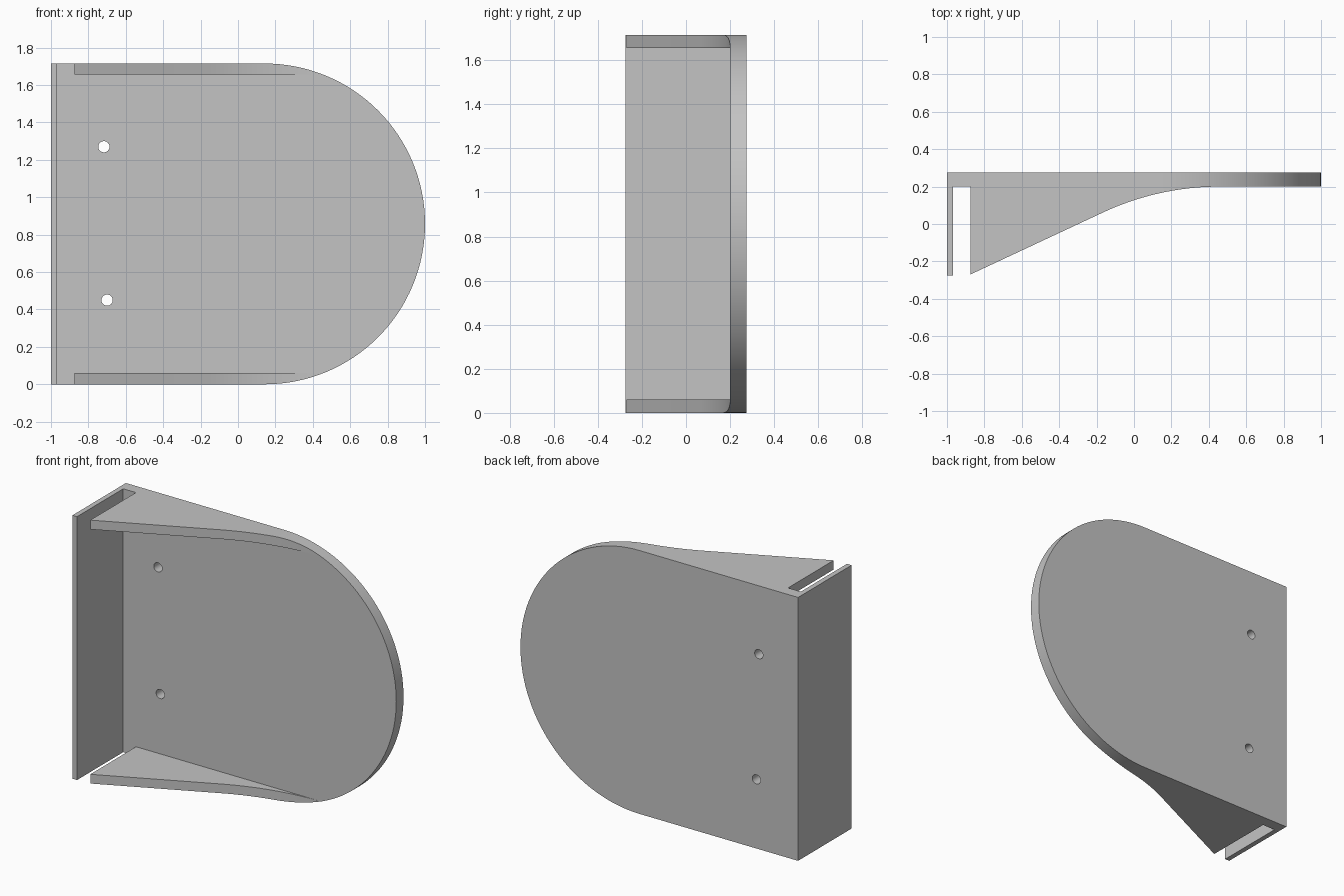
import bpy, bmesh
from math import sin, cos, pi, radians, tan
from mathutils import Vector

cube = bpy.data.objects.get("Cube")
if cube:
    bpy.data.objects.remove(cube, do_unlink=True)

HEIGHT = 1.715
RADIUS = HEIGHT / 2
ARC_X = 1 - RADIUS
FRONT, PLATE_Y, BACK = -0.275, 0.2, 0.275
RIB = 0.06

grey = bpy.data.materials.new("light_grey")
grey.use_nodes = True
grey.diffuse_color = (0.55, 0.55, 0.55, 1)
grey.node_tree.nodes["Principled BSDF"].inputs["Base Color"].default_value = (0.55, 0.55, 0.55, 1)


def prism(name, points, direction):
    """Extrude a closed outline of 3D points along a direction."""
    bm = bmesh.new()
    face = bm.faces.new([bm.verts.new(p) for p in points])
    top = bmesh.ops.extrude_face_region(bm, geom=[face])["geom"]
    bmesh.ops.translate(bm, vec=Vector(direction),
                        verts=[v for v in top if isinstance(v, bmesh.types.BMVert)])
    bmesh.ops.recalc_face_normals(bm, faces=bm.faces)
    mesh = bpy.data.meshes.new(name)
    bm.to_mesh(mesh)
    bm.free()
    mesh.materials.append(grey)
    obj = bpy.data.objects.new(name, mesh)
    bpy.context.collection.objects.link(obj)
    return obj


def activate(obj):
    bpy.ops.object.select_all(action='DESELECT')
    obj.select_set(True)
    bpy.context.view_layer.objects.active = obj


def cut(obj, cutter, operation):
    mod = obj.modifiers.new("cut", 'BOOLEAN')
    mod.operation, mod.object, mod.solver = operation, cutter, 'EXACT'
    activate(obj)
    bpy.ops.object.modifier_apply(modifier=mod.name)


def smooth(obj):
    activate(obj)
    bpy.ops.object.shade_smooth_by_angle(angle=radians(30))


def d_outline(y):
    """Square on the right, half round on the left."""
    arc = [(ARC_X + RADIUS * cos(a), y, RADIUS + RADIUS * sin(a))
           for a in (-pi / 2 + pi * i / 64 for i in range(65))]
    return [(-1, y, HEIGHT), (-1, y, 0)] + arc


# Back plate with two screw holes
plate = prism("back_plate", d_outline(PLATE_Y), (0, BACK - PLATE_Y, 0))
for x, z in ((-0.717, 1.27), (-0.70, 0.45)):
    circle = [(x + 0.03 * cos(2 * pi * i / 32), 0, z + 0.03 * sin(2 * pi * i / 32))
              for i in range(32)]
    drill = prism("hole_cutter", circle, (0, 0.5, 0))
    cut(plate, drill, 'DIFFERENCE')
    bpy.data.objects.remove(drill, do_unlink=True)
smooth(plate)

# Side wall
prism("side_wall", [(-1, FRONT, 0), (-0.967, FRONT, 0),
                    (-0.967, PLATE_Y, 0), (-1, PLATE_Y, 0)], (0, 0, HEIGHT))

# Tapered ribs: a straight slope easing into the plate, trimmed to its outline
slope, bend, end_x = radians(25), 1.475, 0.458
sweep = [(end_x - bend * sin(a), PLATE_Y - bend * (1 - cos(a)))
         for a in (slope * i / 20 for i in range(21))]
rib_profile = [(-0.875, PLATE_Y)] + sweep + [(-0.875, -0.27)]
for name, z in (("bottom_rib", RIB), ("top_rib", HEIGHT - RIB)):
    outward = -0.2 if z < RADIUS else 0.2
    rib = prism(name, [(x, y, z) for x, y in rib_profile], (0, 0, outward))
    trim = prism("outline_cutter", d_outline(-0.5), (0, 1, 0))
    cut(rib, trim, 'INTERSECT')
    bpy.data.objects.remove(trim, do_unlink=True)
    smooth(rib)
